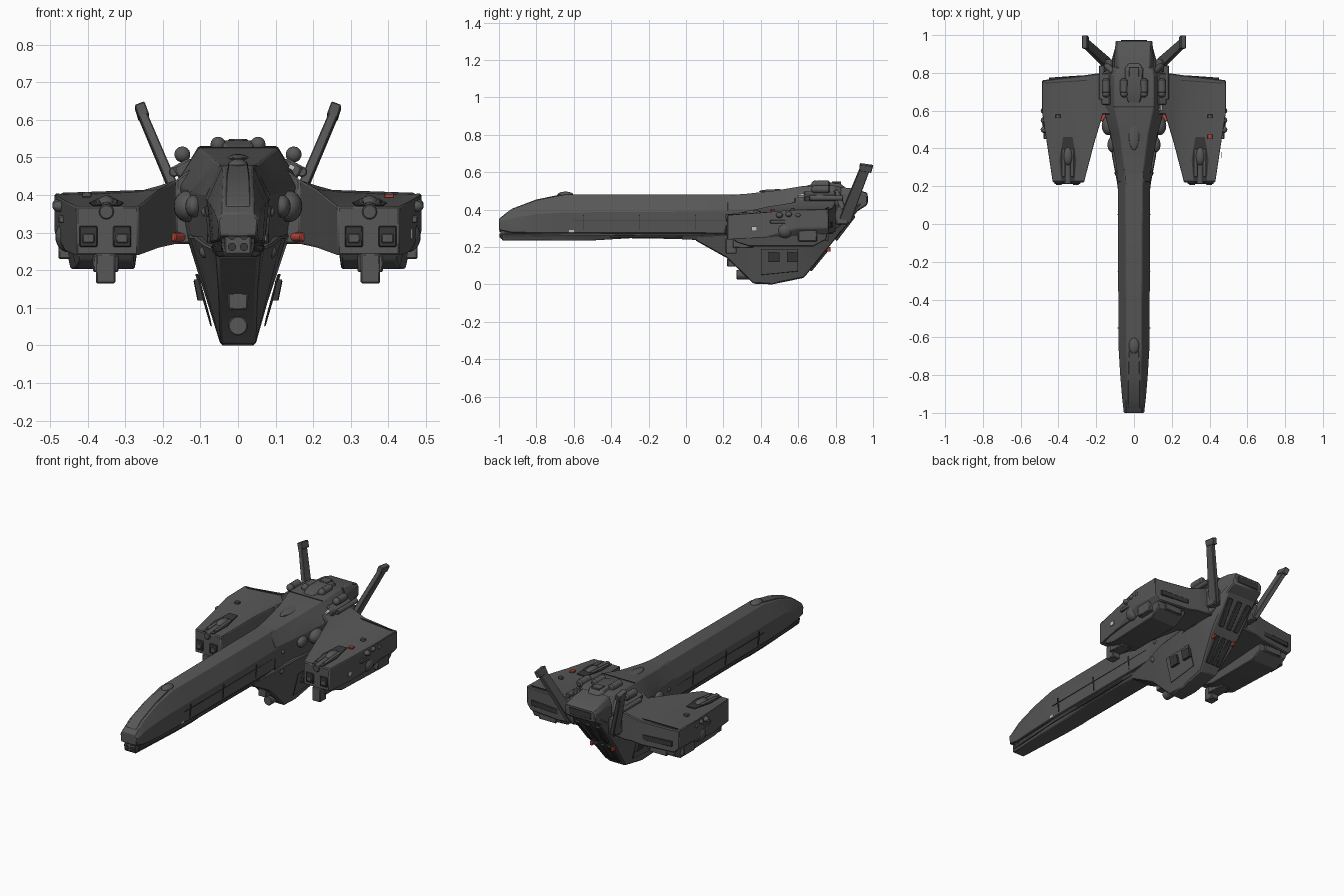
import bpy, bmesh, math
from mathutils import Matrix, Vector, Euler

def material(name, c):
    m = bpy.data.materials.new(name)
    m.diffuse_color = (*c, 1)
    return m

HULL = material("dark_grey_hull", (0.095, 0.095, 0.095))
DARK = material("black_grey_recess", (0.04, 0.04, 0.04))
RED = material("red_marking", (0.45, 0.06, 0.04))
PALE = material("pale_marking", (0.55, 0.55, 0.55))

# All meshes are stored in world coordinates, so mirroring is about x = 0
def finish(bm, name, mat, bevel=0, mirror=False):
    bmesh.ops.recalc_face_normals(bm, faces=bm.faces)
    me = bpy.data.meshes.new(name)
    bm.to_mesh(me)
    bm.free()
    ob = bpy.data.objects.new(name, me)
    bpy.context.collection.objects.link(ob)
    me.materials.append(mat)
    if bevel:
        b = ob.modifiers.new("bevel", 'BEVEL')
        b.width, b.segments, b.limit_method = bevel, 1, 'ANGLE'
    if mirror:
        ob.modifiers.new("mirror", 'MIRROR')
    bpy.ops.object.select_all(action='DESELECT')
    ob.select_set(True)
    bpy.context.view_layer.objects.active = ob
    bpy.ops.object.shade_smooth_by_angle(angle=math.radians(25))
    return ob

def loft(name, rings, mat=HULL, bevel=0.004, mirror=False):
    bm = bmesh.new()
    vs = [[bm.verts.new(p) for p in r] for r in rings]
    n = len(rings[0])
    for a, b in zip(vs, vs[1:]):
        for i in range(n):
            bm.faces.new((a[i], a[(i + 1) % n], b[(i + 1) % n], b[i]))
    bm.faces.new(vs[0])
    bm.faces.new(vs[-1])
    return finish(bm, name, mat, bevel, mirror)

def sec(y, *half):
    return [(x, y, z) for x, z in half] + [(-x, y, z) for x, z in reversed(half)]

def box(name, lo, hi, mat=HULL, bevel=0.004, mirror=False, rot=(0, 0, 0)):
    bm = bmesh.new()
    lo, hi = Vector(lo), Vector(hi)
    m = Matrix.LocRotScale((lo + hi) / 2, Euler(rot), hi - lo)
    bmesh.ops.create_cube(bm, size=1, matrix=m)
    return finish(bm, name, mat, bevel, mirror)

def ball(name, c, r, mat=HULL, mirror=False):
    bm = bmesh.new()
    r = r if isinstance(r, tuple) else (r, r, r)
    bmesh.ops.create_uvsphere(bm, u_segments=20, v_segments=12, radius=1,
                              matrix=Matrix.LocRotScale(c, None, r))
    return finish(bm, name, mat, 0, mirror)

def rod(name, a, b, r, mat=HULL, mirror=False, bevel=0.003):
    bm = bmesh.new()
    a, b = Vector(a), Vector(b)
    q = (b - a).to_track_quat('Z', 'Y')
    bmesh.ops.create_cone(bm, cap_ends=True, segments=16, radius1=r, radius2=r,
                          depth=(b - a).length, matrix=Matrix.LocRotScale((a + b) / 2, q, None))
    return finish(bm, name, mat, bevel, mirror)

# Long forward hull: upper shell, recessed seam, lower shell
loft("upper_hull", [
    sec(-1.00, (.040, .352), (.054, .335), (.050, .290)),
    sec(-.93, (.040, .402), (.062, .355), (.056, .276)),
    sec(-.80, (.038, .450), (.073, .375), (.066, .274)),
    sec(-.65, (.040, .480), (.082, .385), (.072, .274)),
    sec(.20, (.046, .480), (.086, .390), (.076, .272)),
    sec(.35, (.055, .482), (.088, .390), (.078, .270))])
loft("hull_seam", [sec(-.97, (.044, .30), (.044, .25)), sec(-.6, (.066, .30), (.066, .25)),
                   sec(.3, (.07, .30), (.07, .25))], DARK, 0)
loft("lower_hull", [
    sec(-.985, (.044, .272), (.036, .235)), sec(-.65, (.070, .266), (.052, .235)),
    sec(-.50, (.072, .266), (.055, .235)), sec(-.30, (.073, .266), (.055, .247)),
    sec(-.05, (.074, .264), (.056, .243)), sec(.30, (.076, .264), (.06, .225))])

# Nose: sensor block, lamps, canopy plate and bump
box("nose_sensor_block", (-.036, -.992, .242), (.036, -.93, .312))
for x in (-.016, .016):
    for z in (.262, .292):
        rod("nose_sensor", (x, -.998, z), (x, -.97, z), .011, DARK, bevel=0)
loft("nose_top_panel", [
    [(-.032, -.975, .372), (.032, -.975, .372), (.032, -.975, .350), (-.032, -.975, .350)],
    [(-.032, -.93, .405), (.032, -.93, .405), (.032, -.93, .38), (-.032, -.93, .38)],
    [(-.03, -.80, .454), (.03, -.80, .454), (.03, -.80, .43), (-.03, -.80, .43)],
    [(-.026, -.67, .481), (.026, -.67, .481), (.026, -.67, .46), (-.026, -.67, .46)]], HULL, .002)
ball("nose_bump", (0, -.645, .480), (.027, .042, .016))

# Thin seams and small marks along the hull sides
for i, y in enumerate((-.55, -.25, .05)):
    box("side_panel_line", (.0765, y - .002, .29), (.0835, y + .002, .37), DARK, 0, True, (0, .1, 0))
box("side_stripe_line", (.0775, -.6, .342), (.083, .2, .345), DARK, 0, True)
box("hull_side_mark", (.0715, -.625, .278), (.0755, -.600, .292), PALE, 0)

# Rear body that carries the wings
loft("rear_body", [
    sec(.22, (.046, .478), (.084, .40), (.08, .27)),
    sec(.32, (.055, .484), (.095, .40), (.09, .26)),
    sec(.48, (.075, .502), (.125, .41), (.115, .26)),
    sec(.62, (.105, .525), (.165, .43), (.135, .27)),
    sec(.79, (.105, .530), (.165, .43), (.140, .29)),
    sec(.83, (.095, .520), (.13, .43), (.120, .32))])
loft("tail_block", [
    sec(.78, (.085, .525), (.105, .48), (.105, .32)),
    sec(.90, (.085, .512), (.102, .48), (.10, .38)),
    sec(.97, (.085, .490), (.098, .475), (.095, .425))], HULL, .006)
box("tail_recess", (-.07, .955, .436), (.07, .973, .474), DARK, .002)

# Keel under the rear body, with front step and chin cannon
loft("keel", [
    sec(.05, (.072, .26), (.055, .235)),
    sec(.22, (.092, .27), (.050, .140)),
    sec(.36, (.118, .29), (.046, .004)),
    sec(.46, (.128, .29), (.046, .000)),
    sec(.63, (.140, .30), (.052, .035)),
    sec(.78, (.145, .33), (.090, .220)),
    sec(.94, (.100, .44), (.095, .420))], HULL, .006)
box("keel_front_box", (-.026, .22, .095), (.026, .34, .14))
box("keel_front_slot", (-.026, .185, .165), (.026, .26, .205), DARK)
rod("keel_cannon", (0, .27, .052), (0, .40, .052), .026)
loft("keel_side_panel", [
    [(.069, .40, .05), (.073, .40, .05), (.109, .40, .19), (.105, .40, .19)],
    [(.073, .60, .07), (.077, .60, .07), (.114, .60, .19), (.110, .60, .19)]], HULL, .002, True)
for y in (.44, .54):
    loft("keel_side_slot", [
        [(.088, y, .12), (.106, y, .12), (.117, y, .175), (.100, y, .175)],
        [(.090, y + .06, .12), (.108, y + .06, .12), (.118, y + .06, .17), (.10, y + .06, .17)]],
        DARK, 0, True)

# Engine slots on the sloping back of the keel
for x in (0, .045):
    for y0, z0, y1, z1 in ((.665, .075, .765, .198), (.80, .237, .90, .367)):
        w = .012 if z0 < .1 else .015
        k = x * (.75 if z0 < .1 else 1.15)
        rod_l = [[(k - w, y0 + d, z0 - d), (k + w, y0 + d, z0 - d), (k + w, y0 - .03, z0 + .03),
                  (k - w, y0 - .03, z0 + .03)] for d in (.006,)]
        top = [(k * 1.25 - w, y1 + .006, z1 - .006), (k * 1.25 + w, y1 + .006, z1 - .006),
               (k * 1.25 + w, y1 - .03, z1 + .03), (k * 1.25 - w, y1 - .03, z1 + .03)]
        loft("engine_slot", rod_l + [top], DARK, .002, x > 0)
box("engine_red_mark", (.06, .752, .175), (.075, .772, .20), RED, .002, True)

# Swept wings lofted outwards: x, front y, back y, top front/back z, bottom z
def wing_ring(x, yf, yb, tf, tb, bf, bb):
    return [(x, yf, tf), (x, yb, tb), (x, yb, bb), (x, yf, bf)]
loft("wing", [
    wing_ring(.08, .58, .80, .505, .50, .27, .29),
    wing_ring(.165, .58, .80, .440, .44, .27, .28),
    wing_ring(.21, .43, .795, .415, .425, .26, .28),
    wing_ring(.265, .22, .787, .370, .410, .24, .27),
    wing_ring(.43, .22, .768, .370, .402, .24, .27),
    wing_ring(.460, .42, .764, .385, .402, .25, .27),
    wing_ring(.488, .60, .760, .403, .405, .30, .30)], HULL, .005, True)
loft("wing_underpod", [
    [(.275, .25, .25), (.425, .25, .25), (.42, .27, .225), (.28, .27, .225)],
    [(.268, .34, .27), (.445, .34, .27), (.43, .34, .203), (.275, .34, .203)],
    [(.262, .70, .29), (.465, .70, .29), (.445, .68, .203), (.275, .68, .203)],
    [(.262, .76, .29), (.465, .76, .29), (.45, .75, .24), (.275, .75, .24)]], HULL, .004, True)
box("wing_rear_slot", (.27, .76, .305), (.45, .781, .335), DARK, .002, True, (0, 0, -.07))
box("underpod_rear_plate", (.30, .72, .235), (.41, .763, .275), HULL, .003, True)
box("wing_hinge_plate", (.21, .752, .40), (.47, .757, .4105), DARK, 0, True, (0, .035, -.07))

# Wing guns in arched recesses, with front ports and lower barrels
loft("gun_recess", [
    [(.315, .225, .3725), (.385, .225, .3725), (.385, .225, .35), (.315, .225, .35)],
    [(.305, .34, .381), (.395, .34, .381), (.395, .34, .35), (.305, .34, .35)],
    [(.325, .46, .389), (.375, .46, .389), (.375, .46, .35), (.325, .46, .35)]], DARK, 0, True)
rod("gun_barrel", (.35, .212, .355), (.35, .36, .365), .020, HULL, True)
ball("gun_turret", (.35, .36, .375), (.026, .05, .024), HULL, True)
for x in (.327, .373):
    rod("gun_side_pipe", (x, .25, .372), (x, .40, .382), .009, HULL, True)
for x in (.308, .398):
    box("gun_port", (x - .024, .212, .262), (x + .024, .25, .318), DARK, .003, True)
    box("gun_port_block", (x - .016, .206, .272), (x + .016, .25, .298), HULL, .003, True)
box("lower_gun", (.326, .212, .165), (.378, .27, .245), HULL, .004, True)
box("lower_gun_mount", (.318, .25, .195), (.386, .36, .24), HULL, .004, True)

# Outer flank domes and knobs on the wings
ball("flank_dome", (.452, .53, .29), (.034, .045, .042), HULL, True)
box("flank_box", (.44, .60, .23), (.478, .70, .30), HULL, .004, True)
box("flank_rail", (.445, .45, .325), (.478, .62, .345), HULL, .003, True)
for y, z in ((.50, .37), (.55, .375), (.60, .37)):
    ball("flank_knob", (.474, y, z), (.020, .018, .015), HULL, True)
box("wing_top_cleat", (.39, .56, .394), (.415, .58, .408), HULL, .002, True)
box("wing_red_mark", (.39, .45, .392), (.415, .475, .402), RED, .001)

# Body domes, red pipes and pale marks
ball("shoulder_dome", (.135, .52, .37), (.036, .05, .042), HULL, True)
ball("shoulder_dome_small", (.118, .42, .37), (.022, .04, .03), HULL, True)
ball("belly_dome", (.085, .27, .25), .018, HULL, True)
ball("root_knob", (.085, .285, .355), .013, HULL, True)
rod("red_pipe", (.13, .62, .288), (.175, .545, .288), .012, RED, True)
box("body_pale_mark", (.135, .60, .468), (.150, .63, .48), PALE, 0, False, (0, .55, 0))
box("keel_pale_mark", (.46, .35, .285), (.464, .38, .31), PALE, 0)

# Dorsal details: oval hatch, capsules, boxes and aft hood
ball("dorsal_hatch", (0, .49, .497), (.03, .10, .012))
box("dorsal_cross_line", (-.105, .618, .51), (.105, .624, .5275), DARK, 0)
loft("aft_hood", [sec(.64, (.03, .526), (.035, .50)), sec(.70, (.045, .545), (.06, .50)),
                  sec(.82, (.04, .543), (.06, .50)), sec(.85, (.028, .52), (.04, .49))])
box("aft_hood_window", (-.026, .78, .538), (.026, .83, .549), HULL, .002)
for x, z, r in ((.053, .535, .020), (.148, .508, .021)):
    rod("dorsal_capsule", (x, .69, z), (x, .77, z), r, HULL, True, .008)
    ball("dorsal_capsule_nose", (x, .69, z), (r, .02, r), HULL, True)
box("shoulder_box", (.115, .63, .45), (.168, .80, .49), HULL, .006, True, (0, .5, 0))
rod("shoulder_pipe", (.17, .66, .462), (.17, .84, .462), .014, HULL, True)
rod("aft_pipe", (.105, .80, .50), (.145, .84, .40), .016, HULL, True)

# Slanted twin tail fins with forward-hooked tips
def fin_ring(x, y, z, w, d):
    return [(x - w, y - d, z + .01), (x + w, y - d, z), (x + w, y + d, z - .01), (x - w, y + d, z)]
loft("tail_fin", [fin_ring(.135, .845, .33, .012, .032), fin_ring(.185, .89, .45, .012, .03),
                  fin_ring(.255, .955, .615, .011, .026)], HULL, .003, True)
loft("tail_fin_tip", [fin_ring(.250, .958, .605, .014, .032), fin_ring(.262, .965, .640, .013, .035)],
     HULL, .003, True)
box("tail_fin_foot", (.11, .80, .32), (.155, .87, .42), HULL, .006, True)
